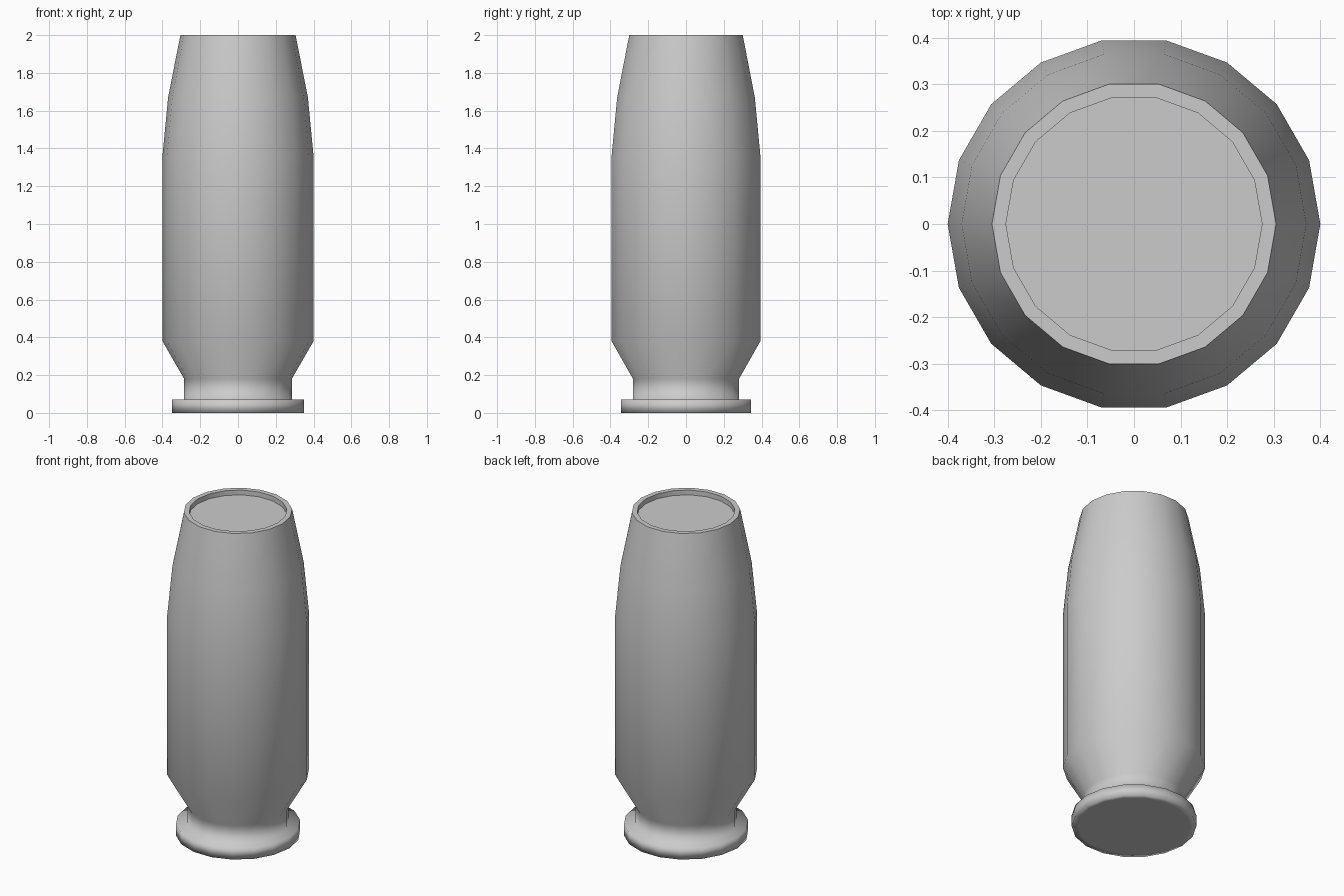
import bpy
import bmesh
from math import cos, sin, tau

cube = bpy.data.objects.get("Cube")
if cube:
    bpy.data.objects.remove(cube, do_unlink=True)

SIDES = 18

grey = bpy.data.materials.new("plain_grey")
grey.use_nodes = True
colour = (0.6, 0.6, 0.6, 1)
grey.diffuse_color = colour
grey.node_tree.nodes["Principled BSDF"].inputs["Base Color"].default_value = colour

# Profile from the underside to the recessed floor: radius, height, sharp ring
profile = [
    (0.315, 0.0, False),   # underside
    (0.35, 0.0, False),    # base flange
    (0.35, 0.07, False),
    (0.285, 0.07, False),  # neck groove
    (0.285, 0.18, False),
    (0.4, 0.38, False),    # main wall
    (0.4, 1.36, False),
    (0.37, 1.67, False),   # tapering shoulder
    (0.305, 2.0, True),    # mouth rim
    (0.275, 2.0, True),
    (0.275, 1.97, True),   # recessed floor
]

bm = bmesh.new()
rings = []
for radius, height, _ in profile:
    rings.append([bm.verts.new((radius * cos(tau * i / SIDES),
                                radius * sin(tau * i / SIDES), height))
                  for i in range(SIDES)])

# Walls between neighbouring rings, then the two caps
for low, high in zip(rings, rings[1:]):
    for i in range(SIDES):
        j = (i + 1) % SIDES
        bm.faces.new((low[i], low[j], high[j], high[i]))
bm.faces.new(rings[0][::-1])
bm.faces.new(rings[-1])

for face in bm.faces:
    face.smooth = True
for ring, (_, _, sharp) in zip(rings, profile):
    if sharp:
        for i in range(SIDES):
            bm.edges.get((ring[i], ring[(i + 1) % SIDES])).smooth = False

mesh = bpy.data.meshes.new("casing")
bm.to_mesh(mesh)
bm.free()
mesh.materials.append(grey)
casing = bpy.data.objects.new("casing", mesh)
bpy.context.collection.objects.link(casing)
